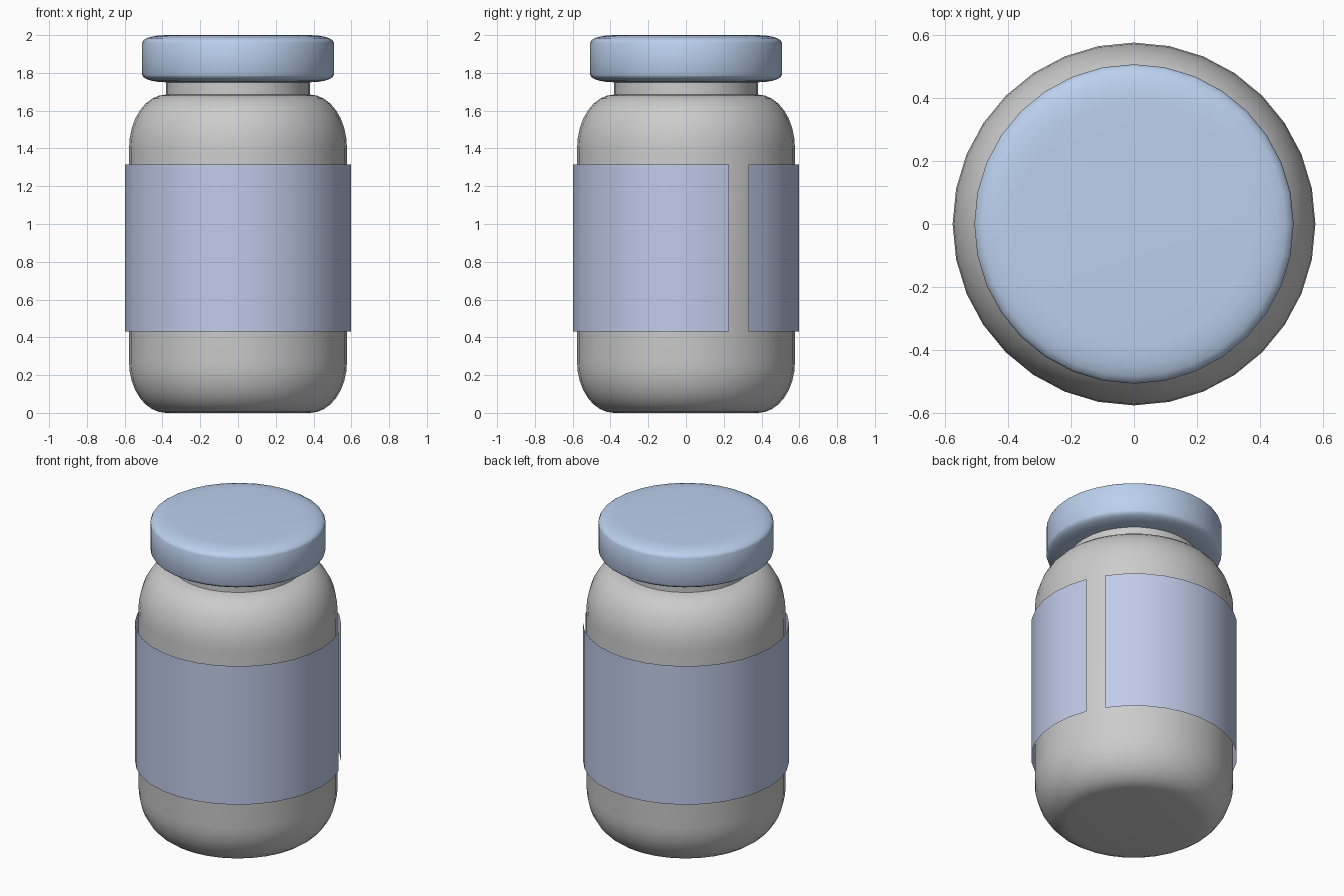
import bpy, bmesh, math

if "Cube" in bpy.data.objects:
    bpy.data.objects.remove(bpy.data.objects["Cube"])

SEG = 32
STEP = 2 * math.pi / SEG


def material(name, color):
    m = bpy.data.materials.new(name)
    m.diffuse_color = (*color, 1)
    m.use_nodes = True
    m.node_tree.nodes["Principled BSDF"].inputs["Base Color"].default_value = m.diffuse_color
    return m


def lathe(name, profile, first=0, count=SEG, mat=None):
    """Spin (radius, z) points around z; fewer than SEG steps leaves it open."""
    bm = bmesh.new()
    closed = count == SEG
    columns = []
    axis = {i: bm.verts.new((0, 0, z)) for i, (r, z) in enumerate(profile) if r == 0}
    for k in range(count if closed else count + 1):
        a = (first + k) * STEP
        columns.append([axis.get(i) or bm.verts.new((r * math.cos(a), r * math.sin(a), z))
                        for i, (r, z) in enumerate(profile)])
    for k in range(count):
        p, q = columns[k], columns[(k + 1) % len(columns)]
        for i in range(len(profile) - 1):
            corners = list(dict.fromkeys((p[i], q[i], q[i + 1], p[i + 1])))
            bm.faces.new(corners)
    mesh = bpy.data.meshes.new(name)
    bm.to_mesh(mesh)
    bm.free()
    ob = bpy.data.objects.new(name, mesh)
    bpy.context.collection.objects.link(ob)
    if mat:
        mesh.materials.append(mat)
    bpy.ops.object.select_all(action='DESELECT')
    bpy.context.view_layer.objects.active = ob
    ob.select_set(True)
    bpy.ops.object.shade_smooth_by_angle(angle=math.radians(35))
    return ob


def arc(r, z, dr, dz, start, end, n):
    """Elliptical arc of profile points, angles in degrees."""
    pts = []
    for i in range(n + 1):
        a = math.radians(start + (end - start) * i / n)
        pts.append((r + dr * math.cos(a), z + dz * math.sin(a)))
    return pts


# jar body with rounded base, rounded shoulder and straight neck
body = [(0, 0)]
body += arc(0.38, 0.27, 0.197, 0.27, -90, 0, 8)
body += arc(0.38, 1.40, 0.197, 0.285, 0, 90, 8)
body += [(0.38, 1.76)]
lathe("jar_body", body)

# lid with softened rims
lid = [(0, 1.75)]
lid += arc(0.38, 1.79, 0.128, 0.04, -90, 0, 5)
lid += arc(0.38, 1.96, 0.128, 0.04, 0, 90, 5)
lid += [(0, 2.0)]
lathe("lid", lid, mat=material("lid_blue", (0.50, 0.63, 0.85)))

# wrapped label sheet, with a one-segment gap on the right side
lathe("label", [(0.597, 0.43), (0.597, 1.315)], first=3, count=SEG - 1,
      mat=material("label_lavender", (0.53, 0.60, 0.82)))
